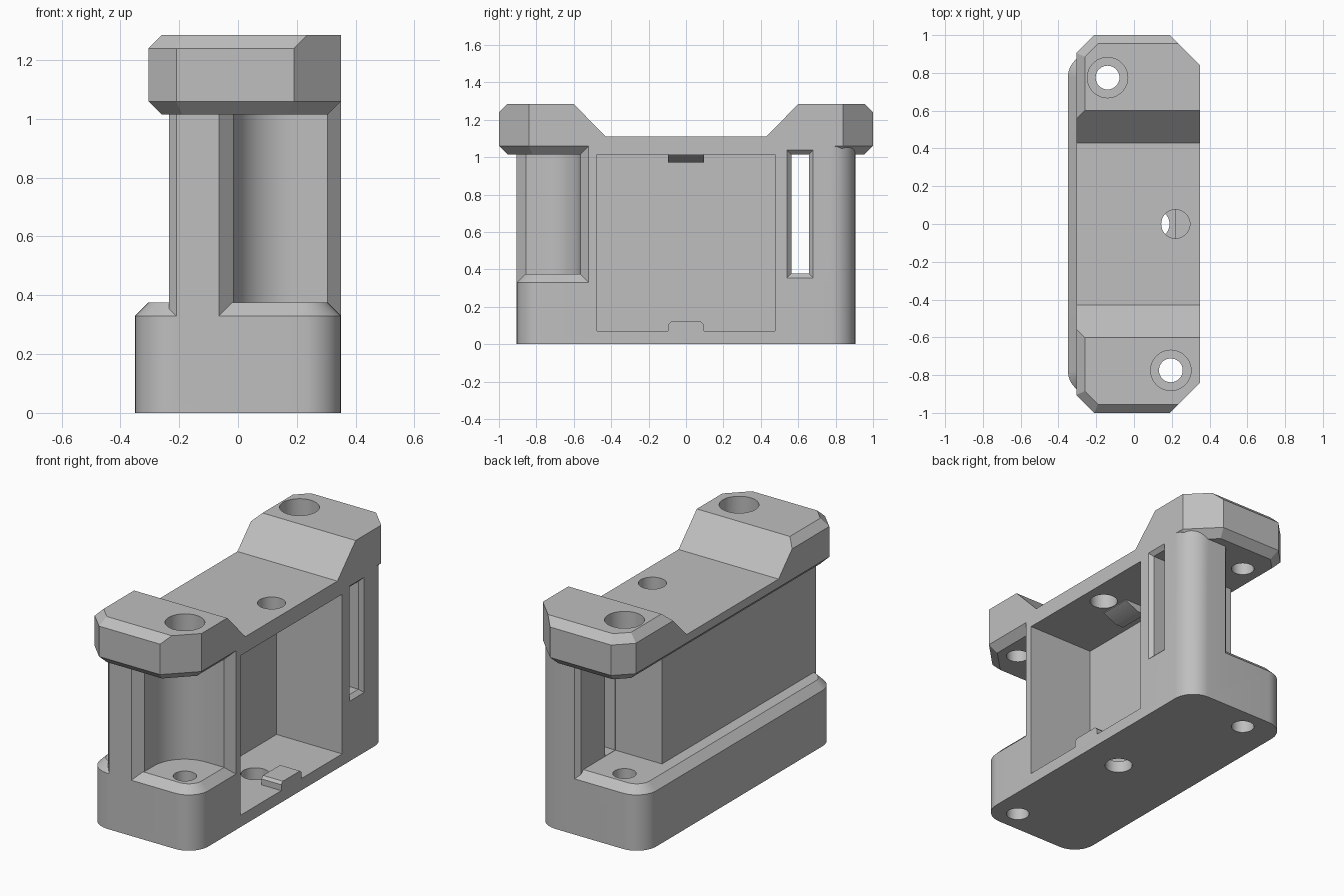
import bpy, bmesh
from math import sin, cos, radians

cube = bpy.data.objects.get("Cube")
if cube:
    bpy.data.objects.remove(cube, do_unlink=True)

grey = bpy.data.materials.new("plain grey")
grey.use_nodes = True
grey.diffuse_color = (0.52, 0.52, 0.52, 1)
grey.node_tree.nodes["Principled BSDF"].inputs["Base Color"].default_value = grey.diffuse_color


def loft(name, rings):
    """Closed solid through rings of equal point count."""
    bm = bmesh.new()
    rows = [[bm.verts.new(p) for p in ring] for ring in rings]
    n = len(rows[0])
    for a, b in zip(rows, rows[1:]):
        for i in range(n):
            j = (i + 1) % n
            bm.faces.new((a[i], a[j], b[j], b[i]))
    bm.faces.new(rows[0])
    bm.faces.new(rows[-1])
    bmesh.ops.recalc_face_normals(bm, faces=bm.faces)
    mesh = bpy.data.meshes.new(name)
    bm.to_mesh(mesh)
    bm.free()
    mesh.materials.append(grey)
    obj = bpy.data.objects.new(name, mesh)
    bpy.context.collection.objects.link(obj)
    return obj


def level(outline, z):
    return [(x, y, z) for x, y in outline]


def prism(name, outline, z0, z1):
    return loft(name, [level(outline, z0), level(outline, z1)])


def along(name, outline_yz, x0, x1):
    return loft(name, [[(x, y, z) for y, z in outline_yz] for x in (x0, x1)])


def arc(cx, cy, r, start, end, n=12):
    angles = [radians(start + (end - start) * i / n) for i in range(n + 1)]
    return [(cx + r * cos(a), cy + r * sin(a)) for a in angles]


def cylinder(name, x, y, r, z0, z1):
    return prism(name, arc(x, y, r, 0, 350, 35), z0, z1)


def combine(target, tool, operation):
    tool.hide_render = True
    mod = target.modifiers.new(operation, 'BOOLEAN')
    mod.operation, mod.solver, mod.object = operation, 'EXACT', tool
    bpy.context.view_layer.objects.active = target
    bpy.ops.object.modifier_apply(modifier=mod.name)
    bpy.data.objects.remove(tool, do_unlink=True)


def cut(target, *tools):
    for tool in tools:
        combine(target, tool, 'DIFFERENCE')


# Upright body with rounded corners on the open side
R = 0.13
body_outline = ([(-0.235, 0.905), (-0.235, -0.88), (-0.21, -0.905)]
                + arc(0.35 - R, R - 0.905, R, -90, 0)
                + arc(0.35 - R, 0.905 - R, R, 0, 90))
holder = prism("holder_body", body_outline, 0.1, 1.08)

# Corner niches giving access to the screws
front_niche = ([(-0.11, -0.95), (-0.015, -0.855)]
               + arc(0.185, -0.765, 0.2, 180, 90)
               + [(0.305, -0.565), (0.4, -0.47), (0.4, -1), (-0.11, -1)])
back_niche = [(0.14, 0.95), (0.07, 0.88), (0.07, 0.56), (-0.4, 0.56),
              (-0.4, 1), (0.14, 1)]
cut(holder, prism("front_niche", front_niche, 0, 1.2),
    prism("back_niche", back_niche, 0, 1.2))


# Base block with bevelled top edge
def base_ring(z, inset):
    r = R - inset
    points = []
    for sx, sy, a in ((1, 1, 0), (-1, 1, 90), (-1, -1, 180), (1, -1, 270)):
        points += arc(sx * (0.35 - R), sy * (0.905 - R), r, a, a + 90)
    return level(points, z)


base = loft("base", [base_ring(0, 0), base_ring(0.33, 0), base_ring(0.375, 0.045)])
combine(holder, base, 'UNION')


# Top plate with raised, chamfered ears
def plate_ring(z, left, right, end, cut_left, cut_right):
    half = [(right, end - cut_right), (right - cut_right, end),
            (left + cut_left, end), (left, end - cut_left)]
    return level(half + [(x, -y) for x, y in reversed(half)], z)


plate = loft("top_plate", [
    plate_ring(1.015, -0.26, 0.305, 0.955, 0.07, 0.134),
    plate_ring(1.06, -0.305, 0.35, 1, 0.095, 0.16),
    plate_ring(1.24, -0.305, 0.35, 1, 0.095, 0.16),
    plate_ring(1.285, -0.26, 0.35, 0.955, 0.07, 0.115)])
saddle = [(-0.43, 1.11), (0.43, 1.11), (0.63, 1.315), (-0.63, 1.315)]
cut(plate, along("saddle_cut", saddle, -0.5, 0.5))
combine(holder, plate, 'UNION')

# Open compartment
pocket = [(-0.475, 0.07), (0.475, 0.07), (0.475, 1.015), (-0.475, 1.015)]
cut(holder, along("pocket_cut", pocket, -0.08, 0.5))


# Slot window with flared mouth
def slot_ring(x, grow):
    y0, y1, z0, z1 = 0.563 - grow, 0.658 + grow, 0.377 - grow, 1.015 + grow
    return [(x, y0, z0), (x, y1, z0), (x, y1, z1), (x, y0, z1)]


cut(holder, loft("slot_cut", [slot_ring(0.03, 0), slot_ring(0.328, 0), slot_ring(0.37, 0.042)]))

# Screw holes, counterbores and the two pocket holes
for x, y in ((-0.14, 0.775), (0.195, -0.775)):
    cut(holder, cylinder("screw_hole", x, y, 0.063, -0.1, 1.4),
        cylinder("counterbore", x, y, 0.107, 1.14, 1.4))
cut(holder, cylinder("floor_hole", 0.112, 0, 0.076, -0.1, 0.2),
    cylinder("ceiling_hole", 0.22, 0, 0.076, 0.9, 1.2))

# Floor tab and sloped ceiling catch
tab = [(-0.095, 0.05), (0.095, 0.05), (0.095, 0.105), (0.08, 0.12),
       (-0.08, 0.12), (-0.095, 0.105)]
combine(holder, along("floor_tab", tab, 0.22, 0.35), 'UNION')
catch = loft("ceiling_catch", [
    [(0.0, y, 1.03), (0.14, y, 1.03), (0.14, y, 1.01), (0.05, y, 0.97), (0.0, y, 0.97)]
    for y in (-0.095, 0.095)])
combine(holder, catch, 'UNION')

# Smooth the curved walls, keep the edges crisp
bpy.ops.object.select_all(action='DESELECT')
holder.select_set(True)
bpy.context.view_layer.objects.active = holder
bpy.ops.object.shade_smooth_by_angle(angle=radians(25))
